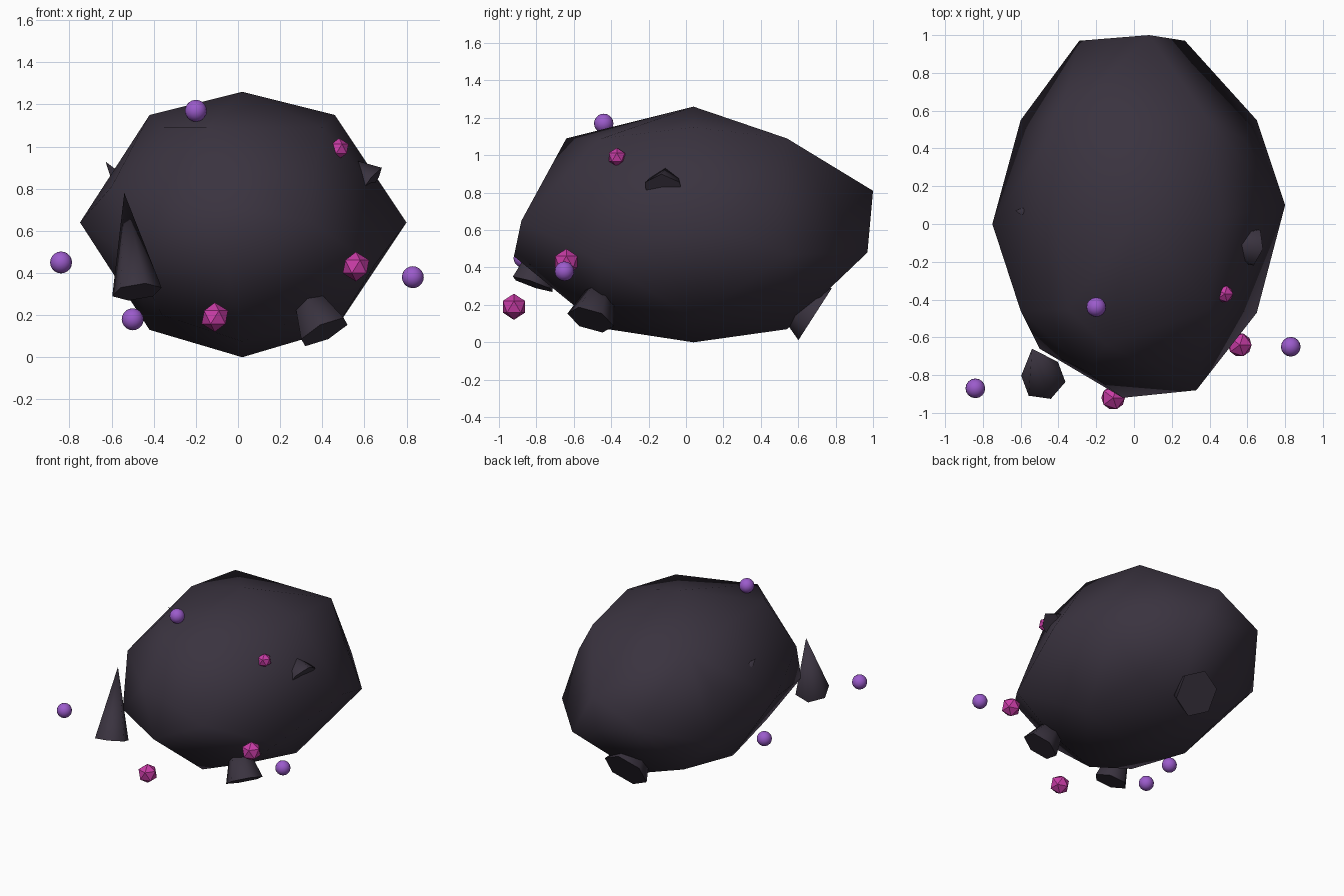
import bpy, bmesh
from mathutils import Vector

if "Cube" in bpy.data.objects:
    bpy.data.objects.remove(bpy.data.objects["Cube"])


def material(name, rgb):
    m = bpy.data.materials.new(name)
    m.diffuse_color = (*rgb, 1)
    m.use_nodes = True
    m.node_tree.nodes["Principled BSDF"].inputs["Base Color"].default_value = m.diffuse_color
    return m


ROCK = material("dark rock", (0.042, 0.033, 0.050))
PINK = material("magenta crystal", (0.58, 0.045, 0.38))
PURPLE = material("purple orb", (0.33, 0.105, 0.60))


def finish(ob, name, mat, smooth):
    ob.name = name
    ob.data.materials.append(mat)
    for p in ob.data.polygons:
        p.use_smooth = smooth
    return ob


# Boulder: smooth-shaded convex hull through its corner points
corners = [
    (.02, .04, 1.26), (.02, .04, 0), (.80, .10, .64), (-.75, 0, .64),
    (.46, .04, 1.15), (-.42, .04, 1.15), (.46, .04, .13), (-.42, .04, .13),
    (.40, .54, 1.09), (-.40, .54, 1.09), (.40, -.45, 1.09), (-.35, -.45, 1.09),
    (-.15, -.64, 1.09), (.02, -.45, .075), (.02, .54, .07),
    (.08, 1.0, .81), (.27, .97, .48), (-.29, .97, .64),
    (.65, .55, .47), (-.60, .55, .46), (.58, .45, .82), (-.54, .45, .82),
    (-.60, -.46, .81), (.65, -.47, .44), (-.50, -.66, .47),
    (.33, -.88, .65), (-.06, -.92, .46), (-.25, -.78, .75),
    (.39, .54, .20), (-.36, .54, .20), (.39, -.45, .22), (-.36, -.45, .20),
]
bm = bmesh.new()
for c in corners:
    bm.verts.new(c)
res = bmesh.ops.convex_hull(bm, input=bm.verts)
loose = [v for v in bm.verts if not v.link_faces]
bmesh.ops.delete(bm, geom=loose, context='VERTS')
bmesh.ops.recalc_face_normals(bm, faces=bm.faces)
mesh = bpy.data.meshes.new("boulder")
bm.to_mesh(mesh)
bm.free()
boulder = bpy.data.objects.new("boulder", mesh)
bpy.context.collection.objects.link(boulder)
finish(boulder, "boulder", ROCK, True)


# Shards: six-sided spikes given by base centre, axis towards the tip
def shard(name, base, axis, radius, height):
    axis = Vector(axis).normalized()
    bpy.ops.mesh.primitive_cone_add(vertices=6, radius1=radius, radius2=0, depth=height,
                                    location=Vector(base) + axis * height / 2,
                                    rotation=axis.to_track_quat('Z', 'Y').to_euler())
    ob = bpy.context.object
    bpy.ops.object.shade_smooth_by_angle(angle=1.15)
    ob.name = name
    ob.data.materials.append(ROCK)


shard("front_left_shard", (-.48, -.82, .31), (-.06, .16, .47), .12, .50)
shard("front_right_shard", (.41, -.51, .12), (-.5, .35, 1), .13, .42)
shard("back_shard", (.02, .69, .15), (0, -.84, .54), .165, .40)
shard("right_shard", (.62, -.12, .81), (-.8, .15, .58), .11, .30)
shard("left_shard", (-.50, .06, .75), (-.13, .01, .18), .07, .22)

# Faceted crystals
for i, (pos, r) in enumerate([((.56, -.64, .43), .07), ((-.11, -.92, .19), .07),
                              ((.48, -.37, .99), .05)]):
    bpy.ops.mesh.primitive_ico_sphere_add(subdivisions=1, radius=r, location=pos)
    finish(bpy.context.object, f"crystal_{i + 1}", PINK, False)

# Floating orbs
for i, pos in enumerate([(-.20, -.44, 1.17), (.83, -.65, .38),
                         (-.84, -.87, .45), (-.50, -.22, .18)]):
    bpy.ops.mesh.primitive_uv_sphere_add(segments=16, ring_count=10, radius=.052, location=pos)
    finish(bpy.context.object, f"orb_{i + 1}", PURPLE, True)
